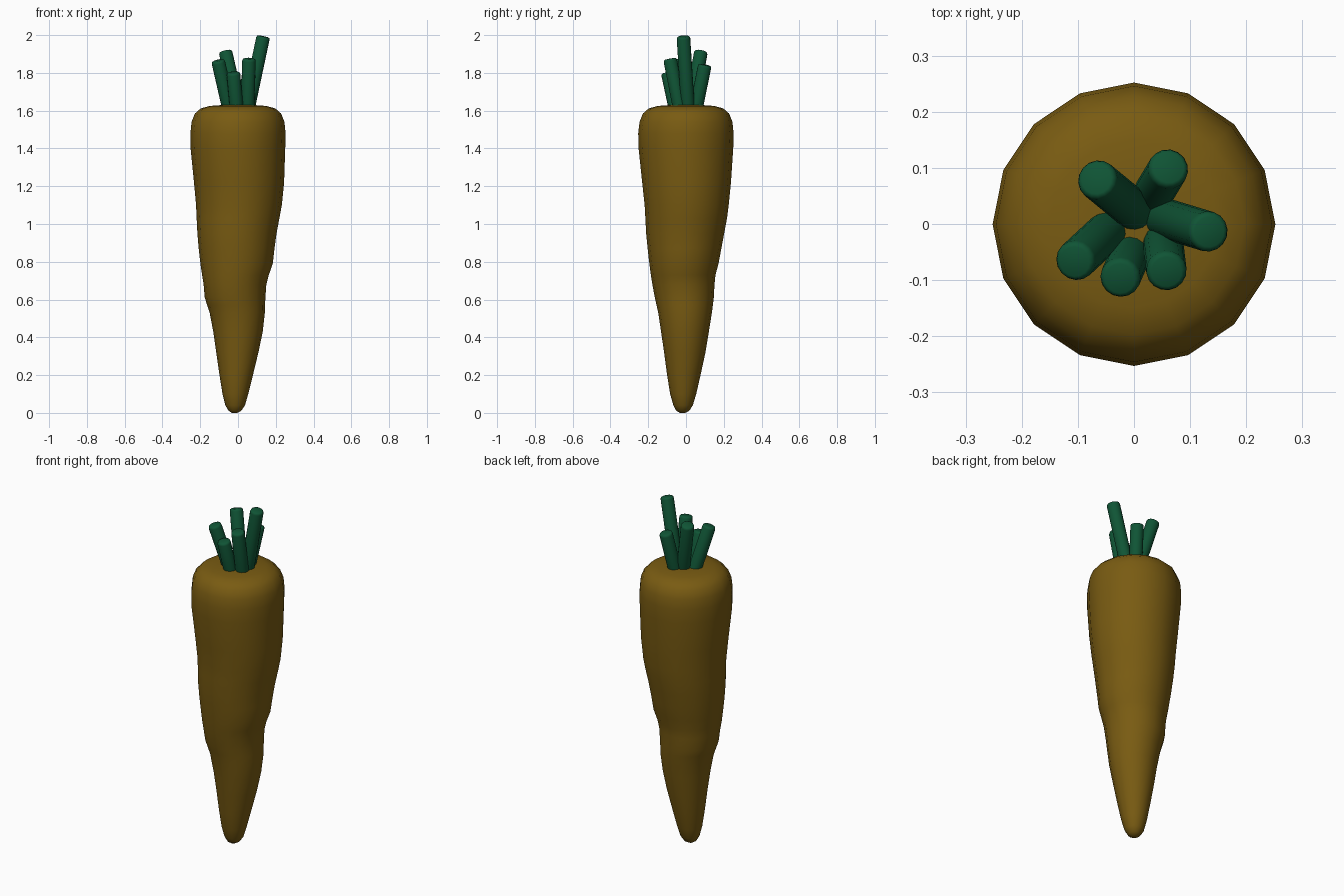
import bpy, bmesh, math
from mathutils import Vector


def material(name, color):
    m = bpy.data.materials.new(name)
    m.diffuse_color = (*color, 1)
    return m


def make_object(name, bm, mat, angle):
    bmesh.ops.recalc_face_normals(bm, faces=bm.faces[:])
    me = bpy.data.meshes.new(name)
    bm.to_mesh(me)
    bm.free()
    me.materials.append(mat)
    ob = bpy.data.objects.new(name, me)
    bpy.context.collection.objects.link(ob)
    bpy.ops.object.select_all(action='DESELECT')
    ob.select_set(True)
    bpy.context.view_layer.objects.active = ob
    bpy.ops.object.shade_smooth_by_angle(angle=math.radians(angle))
    return ob


def skin(bm, rings):
    for a, b in zip(rings, rings[1:]):
        n = len(a)
        for i in range(n):
            bm.faces.new((a[i], a[(i + 1) % n], b[(i + 1) % n], b[i]))
    bm.faces.new(rings[0])
    bm.faces.new(rings[-1])


orange = material("root_orange", (0.19, 0.105, 0.006))
green = material("leaf_green", (0.005, 0.09, 0.036))

# Root: lopsided 16-sided rings (z, left, right, front, back)
SECTIONS = [
    (0.00, -.033, -.003, -.033, -.003),
    (0.012, -.05, .018, -.052, .018),
    (0.04, -.067, .037, -.067, .036),
    (0.10, -.082, .054, -.084, .054),
    (0.20, -.098, .079, -.10, .077),
    (0.32, -.115, .108, -.116, .103),
    (0.43, -.131, .131, -.132, .121),
    (0.53, -.150, .142, -.147, .137),
    (0.57, -.163, .143, -.156, .142),
    (0.61, -.176, .145, -.165, .147),
    (0.68, -.182, .150, -.178, .151),
    (0.73, -.190, .163, -.186, .156),
    (0.79, -.199, .184, -.194, .172),
    (0.87, -.208, .193, -.203, .187),
    (0.95, -.215, .204, -.211, .202),
    (1.03, -.219, .219, -.215, .217),
    (1.10, -.222, .232, -.219, .226),
    (1.22, -.233, .244, -.232, .238),
    (1.40, -.251, .250, -.251, .250),
    (1.48, -.252, .252, -.253, .252),
    (1.54, -.246, .246, -.246, .246),
    (1.585, -.228, .228, -.228, .228),
    (1.612, -.197, .197, -.197, .197),
    (1.625, -.15, .15, -.15, .15),
    (1.63, -.08, .08, -.08, .08),
]
bm = bmesh.new()
rings = []
for z, l, r, f, b in SECTIONS:
    ring = []
    for i in range(16):
        a = math.tau * i / 16
        ring.append(bm.verts.new(((l + r) / 2 + (r - l) / 2 * math.cos(a),
                                  (f + b) / 2 + (b - f) / 2 * math.sin(a), z)))
    rings.append(ring)
skin(bm, rings)
make_object("carrot_root", bm, orange, 60)

# Stalks: leaning rods with softened rims (base xy, tip xyz)
STALKS = [
    ((0.00, 0.025), (-0.067, 0.080, 1.915)),
    ((0.035, 0.055), (0.062, 0.100, 1.842)),
    ((0.055, 0.010), (0.134, -0.014, 1.993)),
    ((0.052, -0.035), (0.058, -0.085, 1.875)),
    ((-0.008, -0.058), (-0.025, -0.097, 1.802)),
    ((-0.050, -0.015), (-0.106, -0.067, 1.865)),
]
for k, ((bx, by), tip) in enumerate(STALKS):
    base, tip = Vector((bx, by, 1.62)), Vector(tip)
    axis = tip - base
    length = axis.length
    rot = axis.to_track_quat('Z', 'Y')
    bm = bmesh.new()
    rings = []
    for h, rad in [(0, .036), (length - .012, .036), (length - .003, .033), (length, .027)]:
        rings.append([bm.verts.new(base + rot @ Vector((rad * math.cos(math.tau * i / 16),
                                                        rad * math.sin(math.tau * i / 16), h)))
                      for i in range(16)])
    skin(bm, rings)
    make_object(f"stalk_{k + 1}", bm, green, 60)
